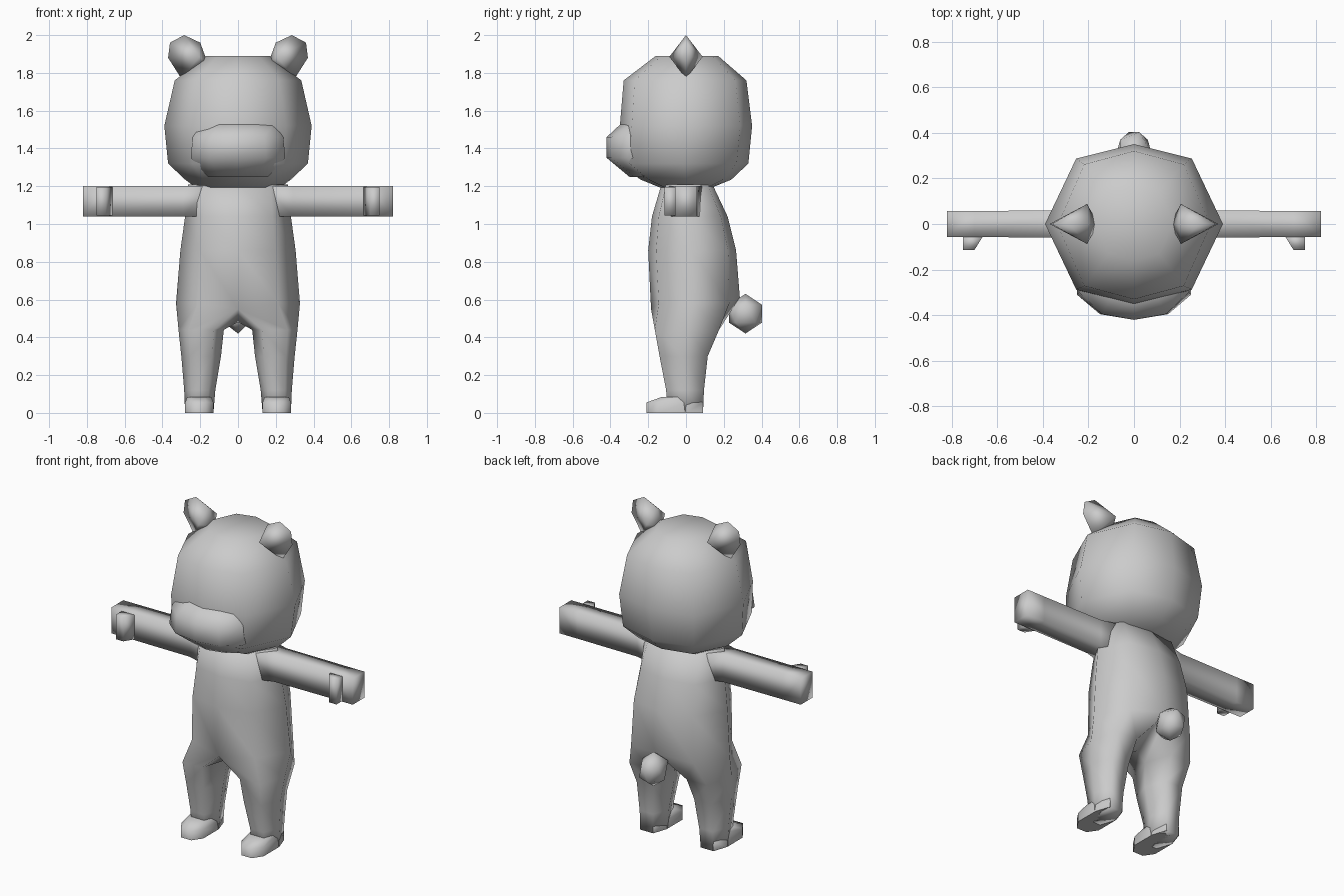
import bpy, bmesh, math

if "Cube" in bpy.data.objects:
    bpy.data.objects.remove(bpy.data.objects["Cube"])

fur = bpy.data.materials.new("grey_fur")
fur.diffuse_color = (0.6, 0.6, 0.6, 1)
fur.use_nodes = True
fur.node_tree.nodes["Principled BSDF"].inputs["Base Color"].default_value = fur.diffuse_color


def finish(name, bm, angle=180):
    """Weld, orient and smooth-shade a finished part."""
    bmesh.ops.remove_doubles(bm, verts=bm.verts, dist=0.0005)
    bmesh.ops.recalc_face_normals(bm, faces=bm.faces)
    me = bpy.data.meshes.new(name)
    bm.to_mesh(me)
    bm.free()
    ob = bpy.data.objects.new(name, me)
    bpy.context.collection.objects.link(ob)
    me.materials.append(fur)
    bpy.ops.object.select_all(action='DESELECT')
    ob.select_set(True)
    bpy.context.view_layer.objects.active = ob
    bpy.ops.object.shade_smooth_by_angle(angle=math.radians(angle))
    return ob


def loft(bm, rings, cap_start=True, cap_end=True):
    """Skin a list of point rings."""
    vs = [[bm.verts.new(p) for p in r] for r in rings]
    n = len(vs[0])
    for a, b in zip(vs, vs[1:]):
        for i in range(n):
            j = (i + 1) % n
            bm.faces.new((a[i], a[j], b[j], b[i]))
    if cap_start:
        bm.faces.new(vs[0])
    if cap_end:
        bm.faces.new(vs[-1])


def octagon(z, rx, front, back):
    """Eight-sided ring, starting at the front centre."""
    x = 0.65 * rx
    mid = (front + back) / 2
    f, b = mid + (front - mid) * 0.82, mid + (back - mid) * 0.82
    return [(0, front, z), (x, f, z), (rx, mid, z), (x, b, z),
            (0, back, z), (-x, b, z), (-rx, mid, z), (-x, f, z)]


# Head
bm = bmesh.new()
loft(bm, [octagon(*r) for r in (
    (1.19, 0.22, -0.13, 0.13), (1.235, 0.28, -0.24, 0.24), (1.32, 0.37, -0.36, 0.33),
    (1.52, 0.39, -0.35, 0.35), (1.76, 0.335, -0.33, 0.32), (1.89, 0.17, -0.16, 0.17))])
finish("head", bm)

# Muzzle
bm = bmesh.new()
loft(bm, [[(-w, -0.22, z), (-w, s, z), (-m, f + 0.025, z), (0, f, z),
           (m, f + 0.025, z), (w, s, z), (w, -0.22, z)]
          for z, w, s, m, f in ((1.25, 0.16, -0.24, 0.10, -0.30), (1.35, 0.25, -0.31, 0.15, -0.42),
                                (1.46, 0.24, -0.30, 0.14, -0.42), (1.53, 0.19, -0.29, 0.10, -0.345))])
finish("muzzle", bm)

# Torso and legs in one skin
bm = bmesh.new()
hip = octagon(0.58, 0.328, -0.185, 0.27)
hip[0], hip[4] = (0, -0.185, 0.55), (0, 0.285, 0.61)
loft(bm, [octagon(1.21, 0.265, -0.13, 0.14), octagon(1.04, 0.28, -0.18, 0.22),
          octagon(0.86, 0.305, -0.20, 0.265), hip], cap_end=False)


def leg_ring(z, inner, outer, front, back):
    w = (outer - inner) * 0.22
    mid = (front + back) / 2
    return [(inner + w, front, z), (outer - w, front, z), (outer, mid, z),
            (outer - w, back, z), (inner + w, back, z), (inner, mid, z)]


for s in (1, -1):
    top = hip[:5] + [(0, 0.03, 0.48)]
    rings = [top, leg_ring(0.44, 0.075, 0.315, -0.165, 0.175), leg_ring(0.30, 0.09, 0.30, -0.14, 0.115),
             leg_ring(0.12, 0.12, 0.285, -0.105, 0.095), leg_ring(0.0, 0.13, 0.28, -0.10, 0.09)]
    loft(bm, [[(s * x, y, z) for x, y, z in r] for r in rings], cap_start=False)
finish("torso_and_legs", bm)

for s, side in ((1, "left"), (-1, "right")):
    # Foot with clipped toe corners
    bm = bmesh.new()
    outline = ((0.13, 0.0), (0.13, -0.15), (0.17, -0.21), (0.24, -0.21),
               (0.28, -0.15), (0.28, 0.0), (0.25, 0.09), (0.16, 0.09))
    loft(bm, [[(s * x, y, 0) for x, y in outline],
              [(s * x, y, 0.055) for x, y in outline],
              [(s * (0.205 + (x - 0.205) * 0.85), y * 0.6, 0.085) for x, y in outline]])
    finish(side + "_foot", bm, 60)

    # Arm, flaring slightly at the shoulder
    bm = bmesh.new()
    loft(bm, [[(s * x, -d, 1.04), (s * x, d, 1.04), (s * x, d, 1.20), (s * x, -d, 1.20)]
              for x, d in ((0.15, 0.10), (0.29, 0.06), (0.70, 0.057), (0.82, 0.057))])
    finish(side + "_arm", bm)

    # Thumb
    bm = bmesh.new()
    loft(bm, [[(s * x, y, z) for x, y in ((0.66, -0.05), (0.70, -0.115), (0.75, -0.115), (0.75, -0.05))]
              for z in (1.045, 1.195)])
    finish(side + "_thumb", bm)

    # Ear: flat outline swelling to a ridge front and back
    bm = bmesh.new()
    rim = [bm.verts.new((s * x, 0, z)) for x, z in (
        (0.16, 1.85), (0.20, 1.96), (0.285, 2.0), (0.36, 1.96), (0.37, 1.88), (0.30, 1.77))]
    for d in (-0.088, 0.088):
        ridge = bm.verts.new((s * 0.205, d, 1.885))
        for i in range(6):
            bm.faces.new((rim[i], rim[(i + 1) % 6], ridge))
    finish(side + "_ear", bm)

# Tail
bm = bmesh.new()
bmesh.ops.create_icosphere(bm, subdivisions=1, radius=0.105)
for v in bm.verts:
    v.co = (v.co.x * 0.8, v.co.y * 0.98 + 0.315, v.co.z + 0.525)
finish("tail", bm)
